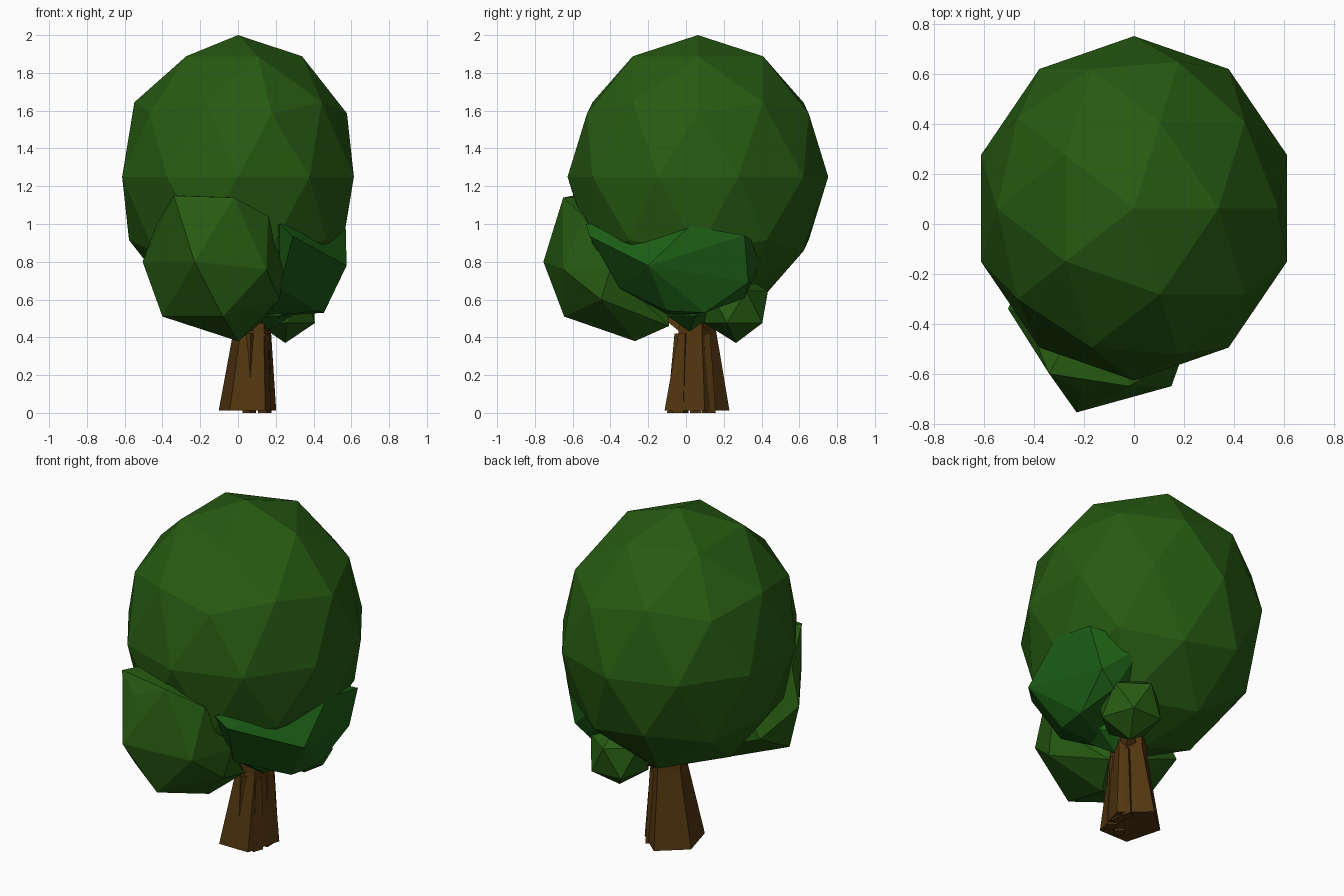
import bpy, bmesh
from math import cos, sin, radians
from mathutils import Vector

if "Cube" in bpy.data.objects:
    bpy.data.objects.remove(bpy.data.objects["Cube"])


def material(name, rgb):
    m = bpy.data.materials.new(name)
    m.diffuse_color = (*rgb, 1)
    m.use_nodes = True
    m.node_tree.nodes["Principled BSDF"].inputs["Base Color"].default_value = m.diffuse_color
    return m


leaf = material("leaf", (0.02, 0.105, 0.006))
leaf_bright = material("leaf_bright", (0.012, 0.115, 0.008))
bark = material("bark", (0.085, 0.036, 0.005))


def finish(bm, name, mat):
    bmesh.ops.recalc_face_normals(bm, faces=bm.faces)
    me = bpy.data.meshes.new(name)
    bm.to_mesh(me)
    bm.free()
    me.materials.append(mat)
    ob = bpy.data.objects.new(name, me)
    bpy.context.collection.objects.link(ob)
    return ob


def ball(name, centre, radii, level, mat, turn=0):
    bm = bmesh.new()
    bmesh.ops.create_icosphere(bm, subdivisions=level, radius=1)
    ob = finish(bm, name, mat)
    ob.location, ob.scale = centre, radii
    ob.rotation_euler.z = radians(turn)


def clump(name, points, mat):
    """Faceted foliage: convex hull around a few corner points."""
    bm = bmesh.new()
    for p in points:
        bm.verts.new(p)
    res = bmesh.ops.convex_hull(bm, input=bm.verts)
    loose = [v for v in bm.verts if not v.link_faces]
    bmesh.ops.delete(bm, geom=loose, context='VERTS')
    finish(bm, name, mat)


def limb(name, rings, sides=4, turn=45):
    """Tapered limb through (centre, radius_x, radius_y) rings."""
    bm = bmesh.new()
    loops = []
    for c, rx, ry in rings:
        angles = [radians(turn + 360 * i / sides) for i in range(sides)]
        loops.append([bm.verts.new(Vector(c) + Vector((rx * cos(a), ry * sin(a), 0)))
                      for a in angles])
    for lo, hi in zip(loops, loops[1:]):
        for i in range(sides):
            j = (i + 1) % sides
            bm.faces.new((lo[i], lo[j], hi[j], hi[i]))
    bm.faces.new(loops[0])
    bm.faces.new(loops[-1])
    finish(bm, name, bark)


# Large crown
ball("main_crown", (0, 0.063, 1.25), (0.645, 0.69, 0.75), 2, leaf)

# Front foliage clump
clump("front_clump", [
    (-.23, -.755, .80), (-.21, -.67, 1.06), (-.02, -.65, 1.14), (-.34, -.60, 1.15),
    (-.505, -.34, .80), (-.40, -.40, .51), (0, -.27, .38), (-.08, -.645, .51),
    (.15, -.65, .76), (.22, -.45, .60), (.24, -.40, .76), (.16, -.54, 1.04),
    (.10, -.09, .46), (-.43, -.38, 1.0), (-.40, -.12, .66), (-.1, -.15, 1.15)], leaf)

# Right foliage clump
clump("right_clump", [
    (.22, -.53, 1.0), (.29, -.51, .935), (.575, -.20, .78), (.57, .02, .99),
    (.57, .31, .94), (.455, .10, .53), (.42, -.10, .54), (.40, .31, .61),
    (.50, .33, .69), (.30, .43, .86), (.22, -.35, .66), (.14, -.08, .51),
    (0, 0, .80), (0, .2, .62)], leaf_bright)

# Small low clumps
ball("low_back_clump", (.25, .265, .56), (.18, .19, .19), 1, leaf, 20)
ball("trunk_top_clump", (.15, .02, .58), (.15, .16, .15), 1, leaf_bright, 50)

# Trunk with flared base
limb("trunk", [((.05, .04, .012), .16, .19), ((.075, .05, .43), .105, .11),
               ((.08, .05, .62), .10, .10)], 5, 18)

# Bark ridges around the right and front of the trunk
for i, (x, y, w) in enumerate([(.14, -.03, .045), (.155, .05, .04),
                               (.145, .12, .04), (.06, -.055, .045)]):
    limb(f"bark_ridge_{i + 1}",
         [((x, y, 0), w * .8, w), ((x * .9 + .01, y * .8 + .01, .42), w * .6, w * .6)],
         4, 20 + 25 * i)

# Branches running into the foliage
for name, tip in [("front_branch", (-.12, -.25, .62)),
                  ("back_branch", (.22, .22, .56)),
                  ("right_branch", (.30, .02, .66))]:
    limb(name, [((.08, .04, .40), .05, .05), (tip, .03, .03)])
